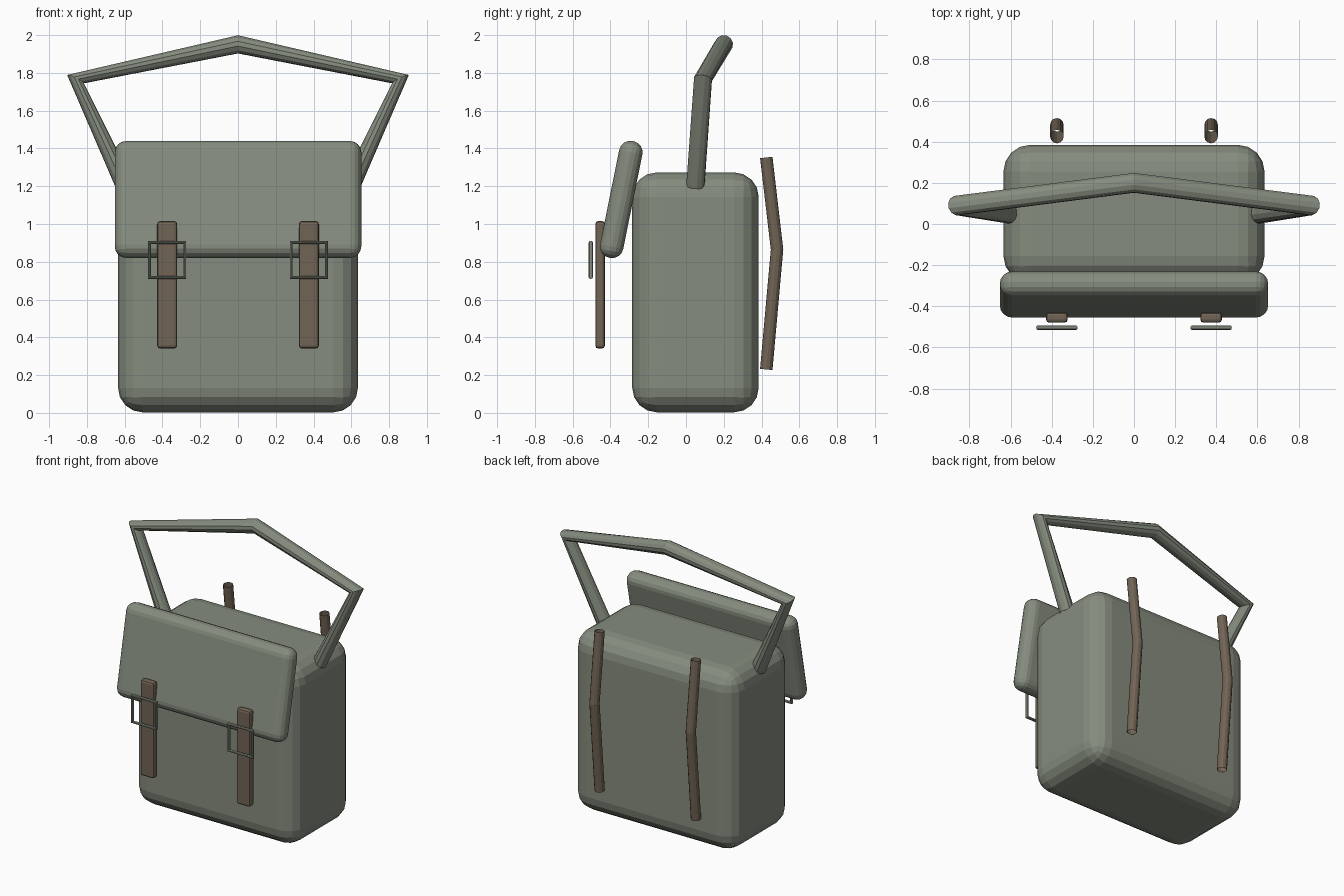
import bpy
import bmesh

if "Cube" in bpy.data.objects:
    bpy.data.objects.remove(bpy.data.objects["Cube"])


def material(name, rgb):
    m = bpy.data.materials.new(name)
    m.diffuse_color = (*rgb, 1)
    m.use_nodes = True
    m.node_tree.nodes["Principled BSDF"].inputs["Base Color"].default_value = m.diffuse_color
    return m


CANVAS = material("olive grey canvas", (0.235, 0.262, 0.21))
LEATHER = material("brown leather", (0.165, 0.127, 0.09))


def rounded_box(name, size, loc, bevel, segments, mat, tilt=0.0):
    me = bpy.data.meshes.new(name)
    bm = bmesh.new()
    bmesh.ops.create_cube(bm, size=1)
    bmesh.ops.scale(bm, vec=size, verts=bm.verts)
    bmesh.ops.bevel(bm, geom=bm.edges[:], offset=bevel, segments=segments,
                    profile=0.5, affect='EDGES', clamp_overlap=True)
    bm.to_mesh(me)
    bm.free()
    me.materials.append(mat)
    ob = bpy.data.objects.new(name, me)
    ob.location = loc
    ob.rotation_euler.x = tilt
    bpy.context.collection.objects.link(ob)
    return ob


def tube(name, points, radius, mat, cyclic=False, resolution=4):
    cu = bpy.data.curves.new(name, 'CURVE')
    cu.dimensions = '3D'
    cu.bevel_depth = radius
    cu.bevel_resolution = resolution
    sp = cu.splines.new('POLY')
    sp.points.add(len(points) - 1)
    for p, co in zip(sp.points, points):
        p.co = (*co, 1)
    sp.use_cyclic_u = cyclic
    sp.use_smooth = False
    cu.materials.append(mat)
    ob = bpy.data.objects.new(name, cu)
    bpy.context.collection.objects.link(ob)
    # turn the swept curve into a mesh
    bpy.ops.object.select_all(action='DESELECT')
    ob.select_set(True)
    bpy.context.view_layer.objects.active = ob
    bpy.ops.object.convert(target='MESH')
    return ob


# main bag and tilted front flap
rounded_box("bag_body", (1.27, 0.67, 1.27), (0, 0.05, 0.638), 0.13, 4, CANVAS)
rounded_box("front_flap", (1.305, 0.125, 0.63), (0, -0.343, 1.13), 0.06, 4, CANVAS, -0.2)

# angular carrying handle
tube("carry_handle", [(-0.6, 0.05, 1.205), (-0.86, 0.09, 1.767), (0, 0.2, 1.951),
                      (0.86, 0.09, 1.767), (0.6, 0.05, 1.205)], 0.049, CANVAS)

for side, s in (("left", -1), ("right", 1)):
    x = 0.375 * s
    # front closing strap
    rounded_box("front_strap_" + side, (0.105, 0.05, 0.675), (x, -0.455, 0.678),
                0.015, 2, LEATHER)
    # square wire buckle
    tube("buckle_" + side, [(x + dx, -0.504, 0.81 + dz) for dx, dz in
                            ((-0.093, -0.093), (0.093, -0.093), (0.093, 0.093), (-0.093, 0.093))],
         0.011, CANVAS, True, 2)
    # bent shoulder strap on the back
    tube("shoulder_strap_" + side, [(x, 0.425, 0.23), (x, 0.482, 0.865), (x, 0.425, 1.352)],
         0.033, LEATHER)
